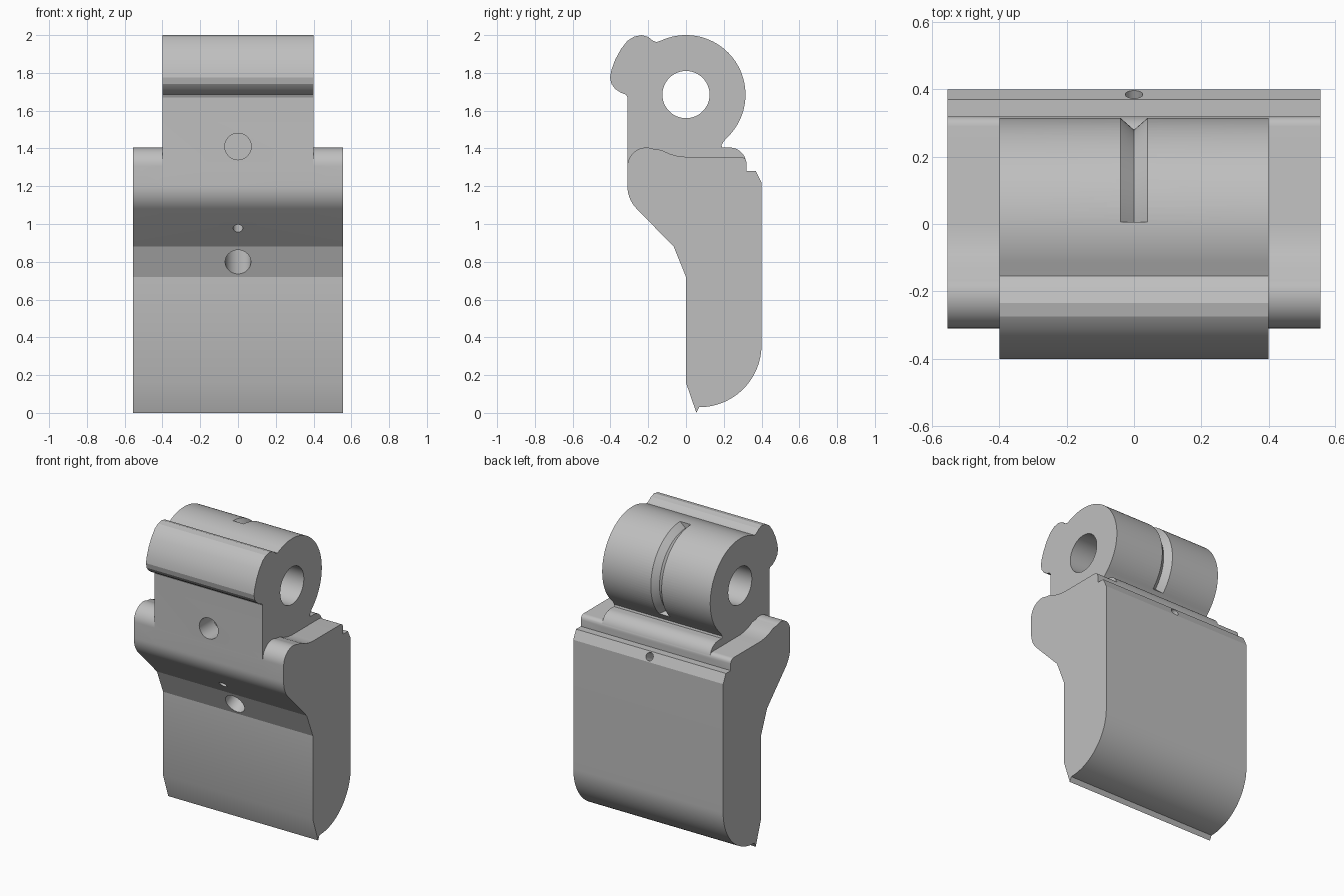
import bpy, bmesh
from math import sin, cos, radians
from mathutils import Vector, Matrix

cube = bpy.data.objects.get("Cube")
if cube:
    bpy.data.objects.remove(cube, do_unlink=True)

grey = bpy.data.materials.new("plain grey")
grey.use_nodes = True
grey.diffuse_color = (0.52, 0.52, 0.52, 1)
grey.node_tree.nodes["Principled BSDF"].inputs["Base Color"].default_value = (0.52, 0.52, 0.52, 1)

PIN = (0, 1.685)   # centre of the hinge barrel in y, z
BARREL = 0.315


def arc(centre, r, start, end, steps):
    angles = [radians(start + (end - start) * i / steps) for i in range(steps + 1)]
    return [(centre[0] + r * cos(a), centre[1] + r * sin(a)) for a in angles]


def finish(name, bm):
    bmesh.ops.recalc_face_normals(bm, faces=bm.faces)
    mesh = bpy.data.meshes.new(name)
    bm.to_mesh(mesh)
    bm.free()
    mesh.materials.append(grey)
    obj = bpy.data.objects.new(name, mesh)
    bpy.context.collection.objects.link(obj)
    return obj


def extrude(name, profile, half):
    """Extrude a y, z outline symmetrically along x."""
    bm = bmesh.new()
    face = bm.faces.new([bm.verts.new((-half, y, z)) for y, z in profile])
    new = bmesh.ops.extrude_face_region(bm, geom=[face])["geom"]
    verts = [v for v in new if isinstance(v, bmesh.types.BMVert)]
    bmesh.ops.translate(bm, verts=verts, vec=(2 * half, 0, 0))
    return finish(name, bm)


def rod(name, start, end, r):
    """Cylinder between two y, z points on the centre plane."""
    a, b = Vector((0, *start)), Vector((0, *end))
    turn = (b - a).to_track_quat("Z", "Y").to_matrix().to_4x4()
    bm = bmesh.new()
    bmesh.ops.create_cone(bm, cap_ends=True, segments=48, radius1=r, radius2=r,
                          depth=(b - a).length,
                          matrix=Matrix.Translation((a + b) / 2) @ turn)
    return finish(name, bm)


def groove_cutter():
    """V section swept around the back of the barrel."""
    bm = bmesh.new()
    section = [(0, BARREL - 0.035), (0.04, BARREL), (0.04, BARREL + 0.03),
               (-0.04, BARREL + 0.03), (-0.04, BARREL)]
    rings = []
    for i in range(49):
        a = radians(89 - 133 * i / 48)
        rings.append([bm.verts.new((x, r * cos(a), PIN[1] + r * sin(a))) for x, r in section])
    for p, q in zip(rings, rings[1:]):
        for i in range(5):
            j = (i + 1) % 5
            bm.faces.new((p[i], p[j], q[j], q[i]))
    bm.faces.new(rings[0])
    bm.faces.new(rings[-1])
    return finish("groove_cutter", bm)


def combine(target, other, operation):
    mod = target.modifiers.new(operation, "BOOLEAN")
    mod.operation = operation
    mod.solver = "EXACT"
    mod.object = other
    bpy.context.view_layer.objects.active = target
    bpy.ops.object.modifier_apply(modifier=mod.name)
    bpy.data.objects.remove(other, do_unlink=True)


# Wide lower jaw
jaw = extrude("clamp_block",
              [(0.055, 0), (0, 0.16), (0, 0.72), (-0.065, 0.88)]
              + arc((-0.14, 1.2), 0.17, 225, 180, 10)
              + arc((-0.21, 1.305), 0.1, 180, 65, 16)
              + [(-0.13, 1.392), (-0.09, 1.373), (-0.05, 1.361), (0, 1.355)]
              + arc((0.29, 1.325), 0.03, 90, 0, 5)
              + [(0.32, 1.28), (0.37, 1.28), (0.4, 1.22)]
              + arc((0.07, 0.36), 0.33, 0, -90, 24), 0.555)

# Narrower hinge head with front nose and rear ledge
head = extrude("hinge_head",
               [(-0.31, 1.2), (-0.31, 1.67), (-0.317, 1.685), (-0.345, 1.695),
                (-0.375, 1.715), (-0.395, 1.742), (-0.402, 1.775), (-0.395, 1.815),
                (-0.375, 1.87), (-0.345, 1.925), (-0.31, 1.97), (-0.275, 1.992),
                (-0.235, 2.0), (-0.2, 1.99), (-0.175, 1.97), (-0.155, 1.963)]
               + arc(PIN, BARREL, 114, -45, 48)
               + [(0.2, 1.438), (0.188, 1.418), (0.192, 1.405)]
               + arc((0.23, 1.315), 0.09, 90, 0, 12)
               + [(0.32, 1.2)], 0.4)
combine(jaw, head, "UNION")

# Barrel bore, running across the width
bore = extrude("bore_cutter", arc(PIN, 0.125, 0, 352.5, 47), 0.7)
combine(jaw, bore, "DIFFERENCE")

# Front hole, slanted pocket, and slanted drilling through to the rear chamfer
for cutter in (rod("upper_hole_cutter", (-0.5, 1.41), (-0.16, 1.41), 0.07),
               rod("lower_hole_cutter", (-0.23, 0.7), (0.27, 0.95), 0.068),
               rod("drilling_cutter", (-0.36, 0.877), (0.585, 1.35), 0.026),
               groove_cutter()):
    combine(jaw, cutter, "DIFFERENCE")

bpy.ops.object.select_all(action="DESELECT")
jaw.select_set(True)
bpy.context.view_layer.objects.active = jaw
bpy.ops.object.shade_smooth_by_angle(angle=radians(20))
